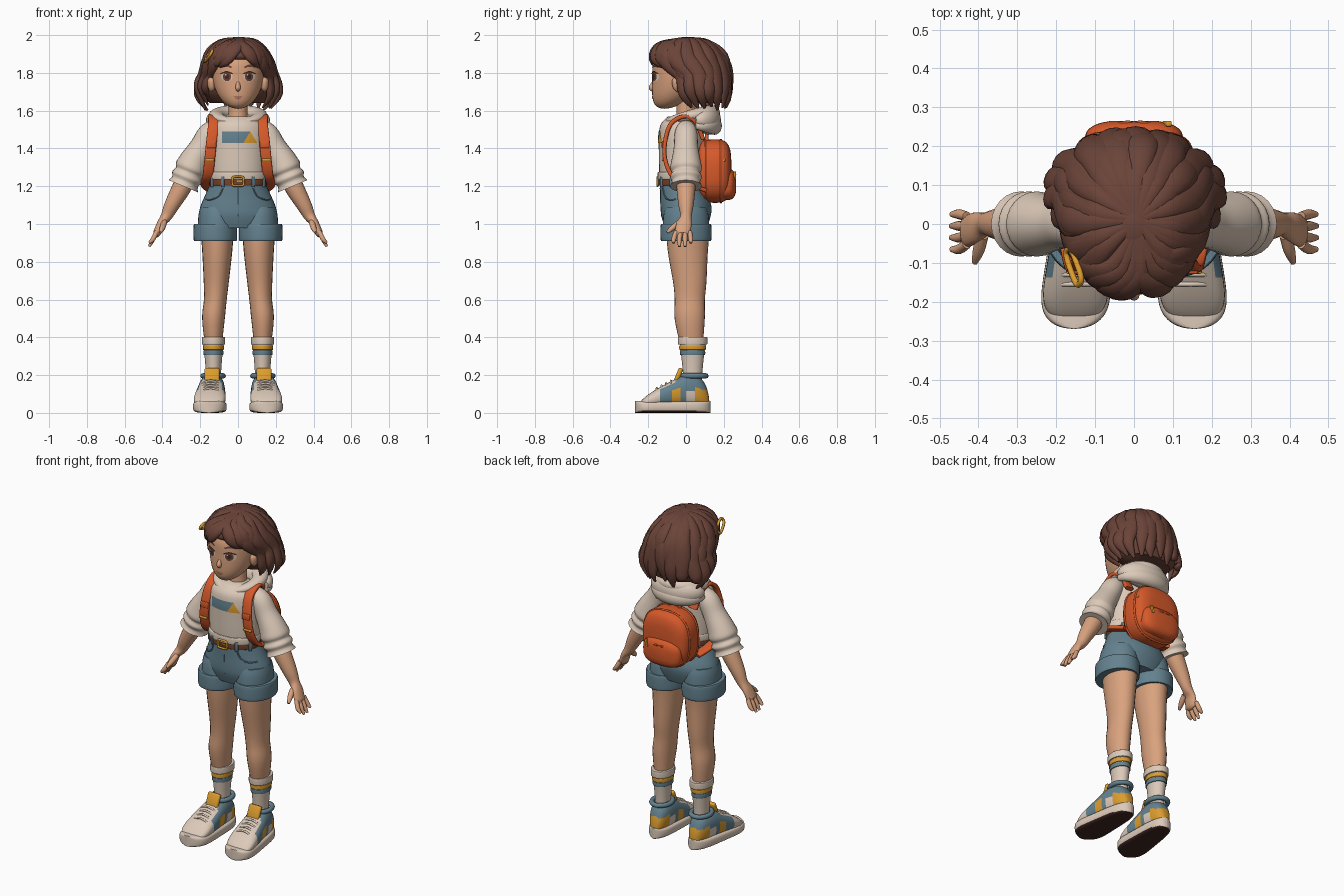
import bpy, bmesh, math, random
from math import sin, cos, pi, radians
from mathutils import Vector, Matrix
from mathutils.bvhtree import BVHTree

if "Cube" in bpy.data.objects:
    bpy.data.objects.remove(bpy.data.objects["Cube"])
random.seed(4)


def material(name, hexcode):
    rgb = [int(hexcode[i:i + 2], 16) / 255 for i in (0, 2, 4)]
    colour = [((c + .055) / 1.055) ** 2.4 for c in rgb] + [1]
    m = bpy.data.materials.new(name)
    m.use_nodes = True
    m.diffuse_color = colour
    m.node_tree.nodes["Principled BSDF"].inputs["Base Color"].default_value = colour
    return m


skin = material("skin", "D9A27E")
brown = material("hair brown", "6B4439")
cream = material("cream cloth", "DCCAB9")
blue = material("denim blue", "64828F")
orange = material("bag orange", "D6592A")
gold = material("gold", "DB9C2E")
leather = material("belt leather", "78432B")
dark = material("dark brown", "402823")
lip = material("lip", "B4755F")
FLOOR, WALL = (0, 1, 0), (0, 0, 1)


def finish(name, bm, mats, rule=None):
    bm.normal_update()
    for face in bm.faces:
        face.smooth = True
        face.material_index = rule(face.calc_center_median(), face.normal) if rule else 0
    mesh = bpy.data.meshes.new(name)
    bm.to_mesh(mesh)
    bm.free()
    for m in mats if isinstance(mats, list) else [mats]:
        mesh.materials.append(m)
    mesh.set_sharp_from_angle(angle=radians(50))
    ob = bpy.data.objects.new(name, mesh)
    bpy.context.collection.objects.link(ob)
    return ob


def rounded(angle, power):
    """Point on a circle, squared off as the power rises."""
    return [math.copysign(abs(v) ** (2 / power), v) for v in (cos(angle), sin(angle))]


def loft(name, sections, mats, steps=4, segs=20, side=(1, 0, 0), hub=None, plane=None,
         power=2, deep=1, closed=False, rule=None):
    """Smooth skin through sections (x, y, z, width) or (x, y, z, width, depth)."""
    secs = [q if len(q) > 4 else (*q, q[3] * deep) for q in sections]
    count, rows = len(secs), []

    def pick(i):
        return secs[i % count] if closed else secs[min(max(i, 0), count - 1)]

    for i in range(count if closed else count - 1):
        near = list(zip(pick(i - 1), pick(i), pick(i + 1), pick(i + 2)))
        for k in range(steps):
            t = k / steps
            rows.append([b + (c - a) * t / 2 + (a - 2.5 * b + 2 * c - d / 2) * t * t
                         + (1.5 * (b - c) + (d - a) / 2) * t ** 3 for a, b, c, d in near])
    if not closed:
        rows.append(secs[-1])
    points, total = [Vector(r[:3]) for r in rows], len(rows)
    bm, rings = bmesh.new(), []
    for i, p in enumerate(points):
        if plane:
            across, up = Vector((1, 0, 0)), Vector(plane)
        else:
            ahead = points[(i + 1) % total] if closed else points[min(i + 1, total - 1)]
            behind = points[i - 1] if closed else points[max(i - 1, 0)]
            along = (ahead - behind).normalized()
            across = along.cross(p - Vector(hub)) if hub else Vector(side)
            up = along.cross(across).normalized()
            across = up.cross(along).normalized()
        ring = []
        for j in range(segs):
            c, d = rounded(2 * pi * j / segs, power)
            width, depth = (max(v, .001) for v in rows[i][3:])
            ring.append(bm.verts.new(p + across * c * width + up * d * depth))
        rings.append(ring)
    for i in range(total if closed else total - 1):
        a, b = rings[i], rings[(i + 1) % total]
        for j in range(segs):
            k = (j + 1) % segs
            bm.faces.new((a[j], a[k], b[k], b[j]))
    if not closed:
        bm.faces.new(rings[0])
        bm.faces.new(rings[-1])
    bmesh.ops.recalc_face_normals(bm, faces=bm.faces)
    return finish(name, bm, mats, rule)


def stack(name, sections, mat, x=0, y=0, deep=1, segs=32):
    """Upright loft from (height, width) pairs."""
    return loft(name, [(x, y, z, w) for z, w in sections], mat, plane=FLOOR, deep=deep, segs=segs)


def band(name, z, half, width, mat, **place):
    """Flat ring of cloth with softened rims."""
    inner = width * .95
    return stack(name, [(z - half, inner), (z - half * .8, width), (z + half * .8, width), (z + half, inner)],
                 mat, **place)


def tube(name, points, radius, mat, **kw):
    return loft(name, [(*p, radius) for p in points], mat, **kw)


def flip(sections, s):
    return [(s * q[0], *q[1:]) for q in sections]


def block(name, at, size, mat, tilt=0, axis="Z", bevel=.004):
    bm = bmesh.new()
    bmesh.ops.create_cube(bm, size=1, matrix=Matrix.Diagonal((*size, 1)))
    bmesh.ops.bevel(bm, geom=bm.edges[:], offset=bevel, segments=2, affect='EDGES', profile=.5)
    bm.transform(Matrix.Translation(at) @ Matrix.Rotation(tilt, 4, axis))
    return finish(name, bm, mat)


def frame(name, at, u, v, mat, radius, power=3):
    """Rounded loop of wire spanned by two half-axes."""
    u, v, points = Vector(u), Vector(v), []
    for j in range(24):
        c, d = rounded(j * pi / 12, power)
        points.append(Vector(at) + u * c + v * d)
    return tube(name, points, radius, mat, steps=2, segs=8, side=u.cross(v).normalized(), closed=True)


def decal(name, target, mat, shape, lift, n=10):
    """Thin patch laid on the front of a part."""
    mesh = target.data
    tree = BVHTree.FromPolygons([v.co for v in mesh.vertices], [p.vertices[:] for p in mesh.polygons])
    bm, grid = bmesh.new(), []
    for i in range(n + 1):
        row = []
        for j in range(n + 1):
            x, z = shape(2 * i / n - 1, 2 * j / n - 1)
            hit = tree.ray_cast(Vector((x, -1, z)), Vector((0, 1, 0)))[0]
            row.append(bm.verts.new((x, hit.y - lift, z)))
        grid.append(row)
    for i in range(n):
        for j in range(n):
            bm.faces.new((grid[i][j], grid[i + 1][j], grid[i + 1][j + 1], grid[i][j + 1]))
    return finish(name, bm, mat)


def oval(x, z, width, height, droop=0):
    return lambda u, v: (x + width * u * math.sqrt(1 - v * v / 2),
                         z + height * v * math.sqrt(1 - u * u / 2) - droop * u * u)


# Head: an egg whose lower half is longer and slides forward to the chin
egg = []
for k in range(17):
    h, w = sin(pi * k / 16 - pi / 2), .14 * sin(pi * k / 16)
    low = min(h, 0)
    egg.append((0, -.03 - .085 * low * low, 1.82 + .14 * h + .07 * low, w))
head = loft("head", egg, skin, plane=FLOOR, deep=1.06, segs=32)
stack("neck", [(1.5, .06), (1.58, .05), (1.68, .05)], skin)
loft("nose", [(0, -.166, 1.76, .008), (0, -.178, 1.735, .012), (0, -.183, 1.72, .014), (0, -.17, 1.705, .008)],
     skin, segs=12)
for s, tag in ((-1, "right"), (1, "left")):
    stack(tag + "_ear", [(1.7, .004), (1.72, .018), (1.76, .022), (1.785, .006)], skin, x=s * .14, y=-.045, deep=1.3)
    decal(tag + "_eye_white", head, cream, oval(s * .06, 1.78, .031, .025), .002)
    decal(tag + "_iris", head, brown, oval(s * .058, 1.78, .022, .024), .004)
    decal(tag + "_pupil", head, dark, oval(s * .058, 1.78, .012, .014), .005)
    decal(tag + "_glint", head, cream, oval(s * .058 - .007, 1.79, .004, .004), .007)
    decal(tag + "_lash", head, dark, oval(s * .06, 1.806, .035, .004, .01), .006)
    decal(tag + "_brow", head, brown, oval(s * .064, 1.838, .034, .006, .007), .005)
decal("upper_lip", head, lip, oval(0, 1.672, .024, .005, -.002), .003)
decal("lower_lip", head, lip, oval(0, 1.665, .017, .005), .003)

# Hair: an inner cap of (height, y, width, depth), with locks combed over it from the crown
CAP = [(1.64, .1, .15, .1), (1.7, .08, .2, .14), (1.78, .07, .18, .15), (1.85, .04, .16, .17),
       (1.88, .01, .16, .19), (1.92, 0, .14, .17), (1.96, 0, .1, .12), (1.99, 0, .02, .02)]
loft("hair_cap", [(0, y, z, w, d) for z, y, w, d in CAP], brown, plane=FLOOR, segs=40)


def lock(name, start, end, levels, flare, size, wave=.02):
    secs = [(.01, .01, 1.984, .01)]
    for i, level in enumerate(levels):
        f = i / (len(levels) - 1)
        z, y, w, d = CAP[level]
        grow = .97 + flare * f * f + f * random.uniform(-wave, wave)
        turn = radians(start + (end - start) * f + random.uniform(-4, 4))
        secs.append((w * grow * sin(turn), y - d * grow * cos(turn), z + f * random.uniform(-wave, wave),
                     size * sin(pi * (.2 + .75 * f))))
    loft(name, secs, brown, segs=12, hub=(0, .01, 1.78), deep=.6)


for i in range(15):
    a = 54 + i * 18
    lock("long_lock_%d" % i, a, a, (6, 4, 2, 1, 0), .18, .048, .04)
for i in range(12):
    a = 70 + i * 20
    lock("short_lock_%d" % i, a, a, (6, 4, 2, 1), .13, .044, .035)
for i in range(4):
    for s, tag in ((-1, "right"), (1, "left")):
        lock("%s_fringe_%d" % (tag, i), 10 + s * 14 * i, s * (66 + 6 * i), (6, 5, 4, 3, 2, 1), .06, .04)
along = Vector((.04, -.11, .05)).normalized()
across = along.cross(Vector((-.6, -.5, .6))).normalized()
frame("hair_clip", (-.155, -.11, 1.89), along * .05, across * .02, gold, .008)

# Sweater and hood
sweater = stack("sweater_body", [(1.22, .135), (1.25, .15), (1.4, .155), (1.47, .155), (1.53, .14), (1.57, .09)],
                cream, y=-.025, deep=.77)
band("sweater_hem", 1.255, .02, .156, cream, y=-.03, deep=.77)
decal("chest_bar", sweater, blue, lambda u, v: (.075 * u - .01, 1.46 + .03 * v), .003)
decal("chest_triangle", sweater, gold, lambda u, v: (.065 + .018 * u * (1 - v), 1.46 + .03 * v), .006)
collar = []
for i in range(16):
    a = i * pi / 8
    back = (1 - cos(a)) / 2
    collar.append((.115 * sin(a), .02 - .11 * cos(a), 1.53 + .06 * back ** .5, .02 + .02 * back, .03 + .02 * back))
loft("hood_collar", collar, cream, closed=True, side=(0, 0, 1))


def hood_roll(name, reach, z, swell):
    arc = [i * pi / 8 for i in range(-4, 5)]
    loft(name, [(.15 * sin(a), .05 + reach * cos(a), z, .015 + swell * cos(a)) for a in arc],
         cream, side=(0, 1, 0), deep=1.2)


hood_roll("hood_bag", .07, 1.55, .05)
hood_roll("hood_fold", .1, 1.52, .025)


def shoe_sections(length, width, top):
    """Footprint rule: rounded ends, wider at the ball, drifting outward to the toe."""
    for k in range(17):
        t = (1 - cos(pi * k / 16)) / 2
        end = math.sqrt(1 - abs(2 * t - 1) ** 5)
        yield .13 + .025 * t, .13 - length * t, end, (width + .04 * t) * end, top - .2 * max(t - .35, 0)


def sole_rule(c, n):
    return 1 if n.z < -.6 and c.z < .02 else 0


def upper_rule(c, n):
    if c.y < -.135 or (c.y < -.05 and n.z > .75):
        return 0
    if c.z < .125 and (c.y > .045 or -.07 < c.y < -.025):
        return 2
    return 0 if c.z < .11 and c.y > 0 else 1


for s, tag in ((-1, "right"), (1, "left")):
    # Arms and hands
    sleeve = [(.1, 0, 1.51, .045), (.15, 0, 1.48, .06), (.19, 0, 1.41, .064), (.23, 0, 1.34, .076)]
    sleeve += [(.24 + .01 * i, 0, 1.32 - .024 * i, .074 + .01 * (i % 2)) for i in range(1, 6)]
    loft(tag + "_sleeve", flip(sleeve, s), cream, side=(0, 1, 0), segs=24)
    loft(tag + "_forearm", flip([(.26, 0, 1.27, .05), (.3, 0, 1.19, .05), (.35, 0, 1.1, .04), (.38, 0, 1.04, .03),
                                 (.41, -.01, 1, .04, .02), (.43, -.02, .95, .04, .02), (.44, -.02, .94, .03, .01)], s),
         skin, side=(0, 1, 0))
    for i in range(4):
        y, tip = .03 * i - .065, .88 if i in (1, 2) else .9
        loft("%s_finger_%d" % (tag, i), flip([(.43, y * .8, .96, .012), (.45, y, .92, .013), (.47, y, tip, .007)], s),
             skin, side=(0, 1, 0), segs=10)
    loft(tag + "_thumb", flip([(.39, -.03, 1.01, .016), (.4, -.07, .98, .015), (.41, -.1, .955, .007)], s),
         skin, segs=12)

    # Shorts, legs and socks
    stack(tag + "_shorts_leg", [(1.09, .09), (1.04, .1), (.93, .105)], blue, x=s * .11, deep=1.2)
    band(tag + "_shorts_cuff", .955, .045, .115, blue, x=s * .12, deep=1.17)
    tube(tag + "_pocket_seam", flip([(.08, -.122, 1.19), (.1, -.113, 1.15), (.14, -.095, 1.13), (.17, -.055, 1.13)], s),
         .004, blue, segs=8)
    loft(tag + "_leg", flip([(.11, .01, 1, .09), (.11, .01, .86, .08), (.115, .02, .7, .067), (.12, .02, .6, .06),
                             (.13, .02, .5, .06), (.13, .03, .36, .045)], s), skin, deep=1.33, segs=24)
    ankle = dict(x=s * .13, y=.035, deep=1.28)
    stack(tag + "_sock", [(.1, .04), (.2, .04), (.29, .046), (.38, .055)], cream, **ankle)
    band(tag + "_sock_rim", .382, .02, .061, cream, **ankle)
    band(tag + "_sock_gold_stripe", .346, .012, .055, gold, **ankle)
    band(tag + "_sock_blue_stripe", .318, .012, .052, blue, **ankle)

    # Shoes
    loft(tag + "_sole", [(s * x, y, .032, w, .032) for x, y, end, w, top in shoe_sections(.4, .06, 0)],
         [cream, dark], power=4, segs=32, plane=WALL, rule=sole_rule)
    loft(tag + "_shoe_upper", [(s * x, y - .005, .03 + end * top / 2, w, end * top / 2)
                               for x, y, end, w, top in shoe_sections(.38, .055, .175)],
         [cream, blue, gold], power=2.5, segs=32, plane=WALL, rule=upper_rule)
    frame(tag + "_shoe_collar", (s * .132, .04, .196), (.054, 0, 0), (0, .066, 0), blue, .014, 2)
    block(tag + "_tongue", (s * .138, -.04, .2), (.08, .025, .08), gold, -.4, "X", .01)
    for i in range(4):
        tube("%s_lace_%d" % (tag, i), [(s * .145 + dx, -.08 - .025 * i, .17 - .013 * i - 8 * dx * dx)
                                       for dx in (-.05, -.03, 0, .03, .05)], .006, cream, side=(0, 1, 0), segs=8)

    # Backpack straps
    tube(tag + "_strap", flip([(.11, .09, 1.45), (.12, .05, 1.54), (.13, -.01, 1.57), (.13, -.08, 1.53),
                               (.14, -.11, 1.44), (.15, -.11, 1.34), (.16, -.07, 1.25), (.17, .01, 1.21),
                               (.14, .1, 1.18)], s), .028, orange, power=4, deep=.4)
    block(tag + "_strap_pad", (s * .14, -.122, 1.42), (.05, .014, .035), orange)
    block(tag + "_strap_buckle", (s * .15, -.121, 1.34), (.05, .014, .014), gold)

# Shorts hips, belt and buckle
loft("shorts_hips", [(0, 0, .98, .18, .11), (0, 0, 1.04, .205, .13), (0, 0, 1.09, .2, .135), (0, -.01, 1.15, .175, .126),
                     (0, -.03, 1.23, .14, .11)], blue, plane=FLOOR, segs=36)
tube("fly_seam", [(0, -.136, 1.19), (0, -.135, 1.14), (0, -.129, 1.04)], .003, blue, segs=8)
band("belt", 1.225, .022, .152, leather, y=-.028, deep=.775)
frame("belt_buckle", (0, -.15, 1.226), (.03, 0, 0), (0, 0, .024), gold, .006, 5)
block("buckle_pin", (.008, -.15, 1.226), (.035, .008, .008), gold, bevel=.002)
for a in (-65, -32, 32, 65, 130, 180, 230):
    turn = radians(a)
    block("belt_loop", (.152 * sin(turn), -.028 - .119 * cos(turn), 1.224), (.02, .012, .058), blue, turn)

# Backpack
loft("backpack_body", [(0, .07, 1.28, .13), (0, .09, 1.28, .15), (0, .17, 1.28, .155), (0, .215, 1.28, .14),
                       (0, .235, 1.28, .1), (0, .24, 1.28, .05)], orange, power=2.6, deep=1.08, plane=WALL, segs=40)
loft("backpack_pocket", [(0, .17, 1.21, .125), (0, .23, 1.21, .125), (0, .255, 1.21, .1), (0, .265, 1.21, .06)],
     orange, power=3, deep=.66, plane=WALL, segs=32)
for y, kind in ((.1, "front"), (.185, "back")):
    frame("backpack_%s_piping" % kind, (0, y, 1.28), (.152, 0, 0), (0, 0, .165), orange, .006, 2.6)
tube("pocket_zip", [(x, .262 - 3 * x * x, 1.26) for x in (-.1, -.05, 0, .05, .1)], .005, orange, segs=8)
block("pocket_zip_pull", (.085, .258, 1.255), (.014, .014, .045), gold, .25, "Y", .003)
block("main_zip_pull", (.13, .2, 1.35), (.016, .016, .045), gold, -.5, "Y", .003)
tube("backpack_handle", [(-.035, .11, 1.43), (-.025, .11, 1.475), (.025, .11, 1.475), (.035, .11, 1.43)],
     .01, orange, side=(0, 1, 0), segs=10)
